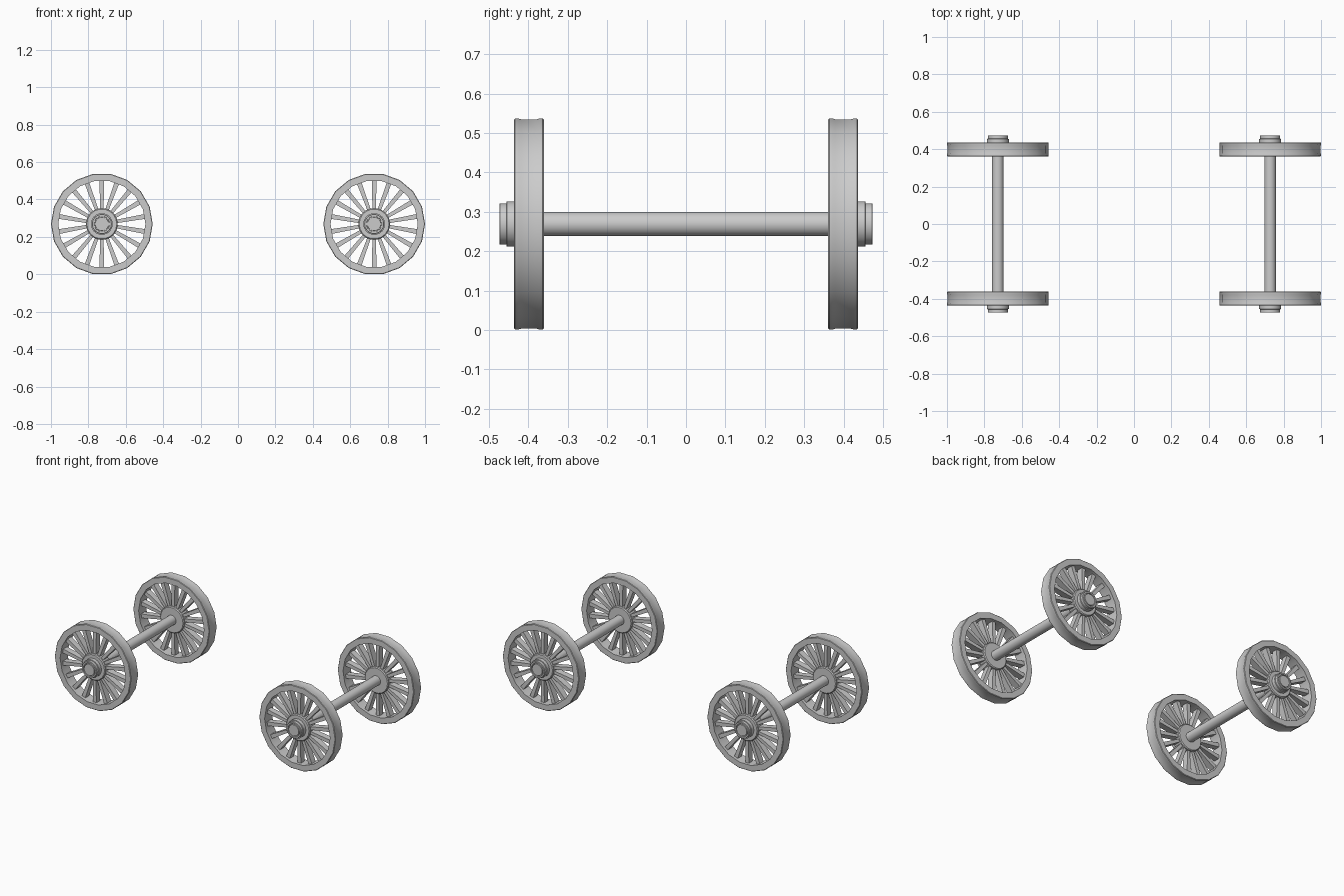
import bpy, bmesh, math
from mathutils import Vector

if "Cube" in bpy.data.objects:
    bpy.data.objects.remove(bpy.data.objects["Cube"])

SIDES = 18
AXLE_X, AXLE_Z = 0.728, 0.269


def finish(name, bm, x, smooth=True):
    bmesh.ops.recalc_face_normals(bm, faces=bm.faces)
    mesh = bpy.data.meshes.new(name)
    bm.to_mesh(mesh)
    bm.free()
    ob = bpy.data.objects.new(name, mesh)
    bpy.context.collection.objects.link(ob)
    ob.location = (x, 0, AXLE_Z)
    if smooth:
        bpy.ops.object.select_all(action='DESELECT')
        ob.select_set(True)
        bpy.context.view_layer.objects.active = ob
        bpy.ops.object.shade_smooth_by_angle(angle=math.radians(30))
    return ob


def lathe(name, profile, x, side, closed=False):
    """Spin (radius, y) points around the y axis, flat side at the bottom."""
    bm = bmesh.new()
    rings = []
    for i in range(SIDES):
        a = 2 * math.pi * i / SIDES
        rings.append([bm.verts.new((r * math.cos(a), side * y, r * math.sin(a)))
                      for r, y in profile])
    n = len(profile)
    for i in range(SIDES):
        a, b = rings[i], rings[(i + 1) % SIDES]
        for j in range(n if closed else n - 1):
            k = (j + 1) % n
            bm.faces.new((a[j], a[k], b[k], b[j]))
    if not closed:
        bm.faces.new([r[0] for r in rings])
        bm.faces.new([r[-1] for r in rings])
    return finish(name, bm, x)


def spokes(name, x, side):
    """Tapered bars, one for each flat of the rim."""
    bm = bmesh.new()
    for i in range(SIDES):
        a = 2 * math.pi * (i + 0.5) / SIDES
        d = Vector((math.cos(a), 0, math.sin(a)))
        t = Vector((-math.sin(a), 0, math.cos(a)))
        ends = []
        for r, w, h in ((0.075, 0.009, 0.021), (0.236, 0.013, 0.019)):
            ends.append([bm.verts.new(d * r + t * (u * w) + Vector((0, side * (0.399 + v * h), 0)))
                         for u, v in ((-1, -1), (1, -1), (1, 1), (-1, 1))])
        p, q = ends
        for j in range(4):
            k = (j + 1) % 4
            bm.faces.new((p[j], p[k], q[k], q[j]))
        bm.faces.new(p)
        bm.faces.new(q)
    return finish(name, bm, x, smooth=False)


# Rim section with slightly raised, chamfered edges
RIM = [(0.233, 0.361), (0.269, 0.361), (0.272, 0.364), (0.272, 0.372),
       (0.270, 0.379), (0.270, 0.419), (0.272, 0.426), (0.272, 0.434),
       (0.269, 0.437), (0.233, 0.437)]
# Hub drum inside the rim
HUB = [(0.055, 0.366), (0.080, 0.366), (0.085, 0.371), (0.085, 0.427),
       (0.080, 0.432), (0.055, 0.432)]
# Stepped cap with a ring groove around the axle end
CAP = [(0.0585, 0.425), (0.0585, 0.455), (0.0535, 0.456), (0.0535, 0.472),
       (0.051, 0.474), (0.042, 0.474), (0.041, 0.466), (0.037, 0.466),
       (0.036, 0.474)]

for end, sx in (("left", -1), ("right", 1)):
    x = sx * AXLE_X
    # Axle bar
    lathe(end + "_axle", [(0.031, -0.40), (0.031, 0.40)], x, 1)
    for face, sy in (("front", -1), ("back", 1)):
        tag = f"{end}_{face}_wheel_"
        lathe(tag + "rim", RIM, x, sy, closed=True)
        lathe(tag + "hub", HUB, x, sy)
        lathe(tag + "cap", CAP, x, sy)
        spokes(tag + "spokes", x, sy)
